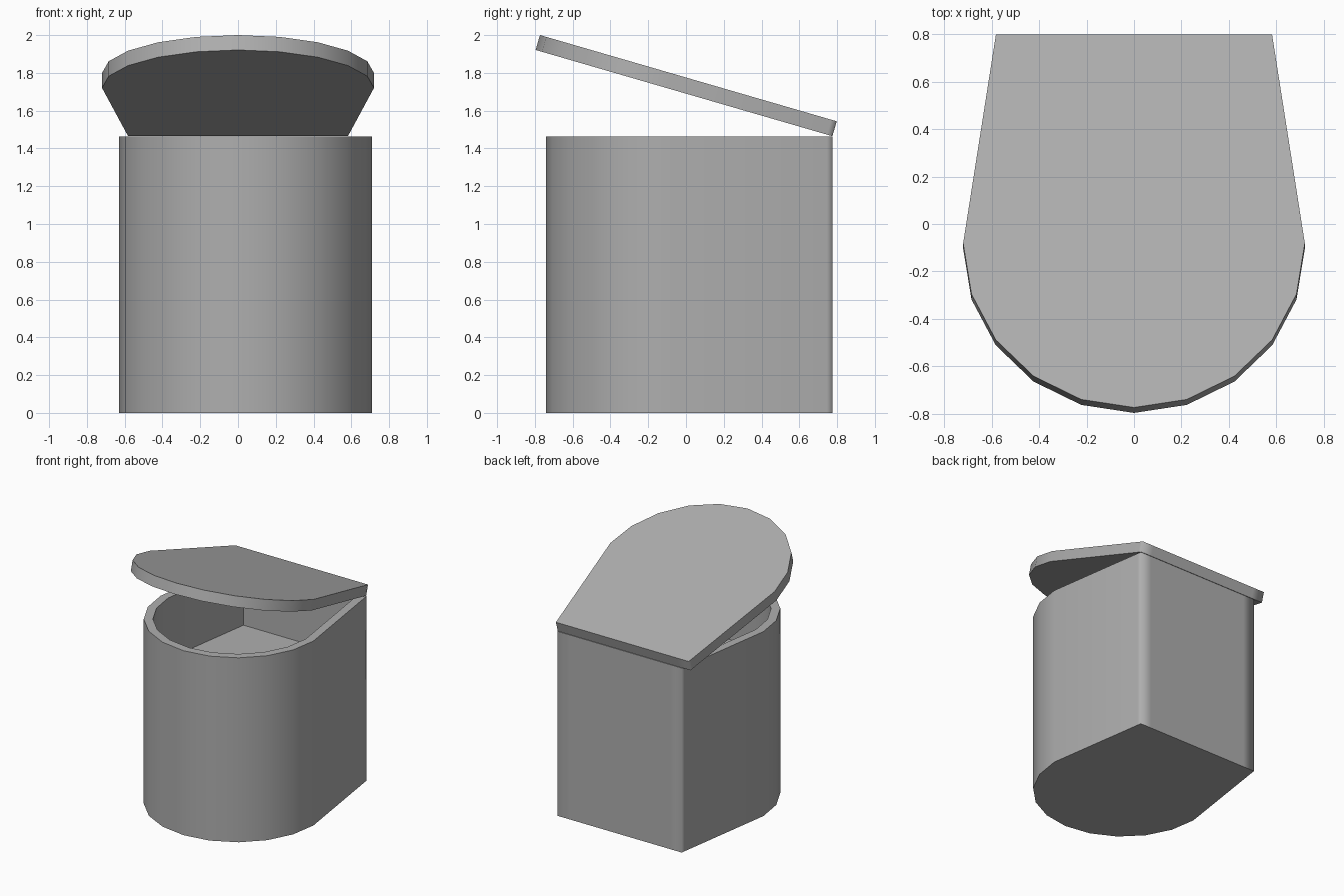
import bpy, bmesh
from math import cos, sin, pi, radians
from mathutils import Vector

old = bpy.data.objects.get("Cube")
if old:
    bpy.data.objects.remove(old, do_unlink=True)

COLOUR = (0.427, 0.427, 0.427, 1)
grey = bpy.data.materials.new("mid_grey")
grey.use_nodes = True
grey.diffuse_color = COLOUR
grey.node_tree.nodes["Principled BSDF"].inputs["Base Color"].default_value = COLOUR

ARC_SIDES = 10


def outline(radius, length, back_half):
    """Half-round front with tapered sides; the straight back lies on y = 0."""
    pts = [Vector((radius * cos(a), -length + radius * sin(a), 0))
           for a in (pi + pi * i / ARC_SIDES for i in range(ARC_SIDES + 1))]
    right, left = Vector((back_half, 0, 0)), Vector((-back_half, 0, 0))
    # extra points beside each back corner keep its soft shading narrow
    side_r = right + (pts[-1] - right).normalized() * 0.03
    side_l = Vector((-side_r.x, side_r.y, 0))
    step = Vector((0.1, 0, 0))
    return pts + [side_r, right, right - step, left + step, left, side_l]


def extrude(bm, face, height):
    """Extrude a face along z and return the moved cap."""
    out = bmesh.ops.extrude_face_region(bm, geom=[face], use_keep_orig=True)["geom"]
    bmesh.ops.translate(bm, vec=(0, 0, height),
                        verts=[g for g in out if isinstance(g, bmesh.types.BMVert)])
    return next(g for g in out if isinstance(g, bmesh.types.BMFace))


def prism(bm, points, height):
    base = bm.faces.new([bm.verts.new(p) for p in points])
    top = extrude(bm, base, height)
    bmesh.ops.recalc_face_normals(bm, faces=bm.faces[:])
    return top


def finish(bm, name, location):
    """Smooth the walls, keep rims and inner corners sharp, add the object."""
    bmesh.ops.recalc_face_normals(bm, faces=bm.faces[:])
    for face in bm.faces:
        face.smooth = True
    for edge in bm.edges:
        edge.smooth = radians(-40) < edge.calc_face_angle_signed(0) < radians(85)
    mesh = bpy.data.meshes.new(name)
    bm.to_mesh(mesh)
    bm.free()
    mesh.materials.append(grey)
    obj = bpy.data.objects.new(name, mesh)
    obj.location = location
    bpy.context.collection.objects.link(obj)
    return obj


# Bin body: outer wall, rim and recessed tray
bm = bmesh.new()
top = prism(bm, outline(0.67, 0.845, 0.545), 1.462)
bmesh.ops.inset_region(bm, faces=[top], thickness=0.065, use_even_offset=True)
extrude(bm, top, -0.482)
bmesh.ops.delete(bm, geom=[top], context='FACES_ONLY')
finish(bm, "bin_body", (0.04, 0.775, 0))

# Open lid, hinged along the back edge
bm = bmesh.new()
prism(bm, outline(0.72, 0.916, 0.582), 0.082)
lid = finish(bm, "lid", (0, 0.775, 1.465))
lid.rotation_euler.x = radians(-16.2)
